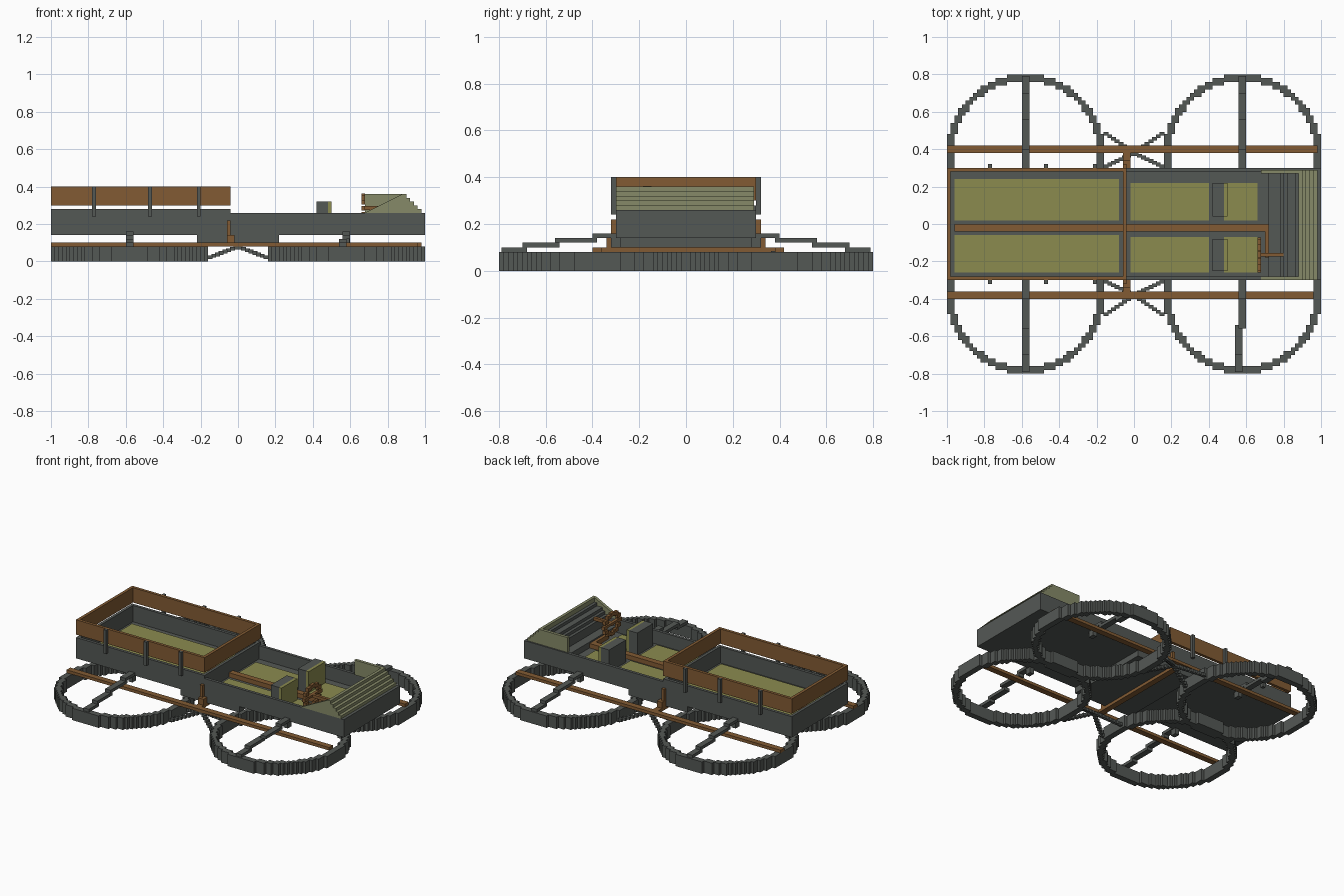
import bpy, bmesh, math

cube = bpy.data.objects.get("Cube")
if cube:
    bpy.data.objects.remove(cube, do_unlink=True)


def material(name, rgb):
    lin = [((c / 255 + 0.055) / 1.055) ** 2.4 for c in rgb] + [1.0]
    m = bpy.data.materials.new(name)
    m.diffuse_color = lin
    m.use_nodes = True
    m.node_tree.nodes["Principled BSDF"].inputs["Base Color"].default_value = lin
    return m


GREY = material("dark_grey", (84, 88, 85))
WOOD = material("brown_wood", (130, 91, 51))
OLIVE = material("olive", (139, 139, 79))
PALE = material("pale_olive", (134, 138, 104))


def finish(name, bm, mat):
    bmesh.ops.recalc_face_normals(bm, faces=bm.faces[:])
    me = bpy.data.meshes.new(name)
    bm.to_mesh(me)
    bm.free()
    me.materials.append(mat)
    ob = bpy.data.objects.new(name, me)
    bpy.context.collection.objects.link(ob)
    return ob


def boxes(name, mat, *specs):
    """One object from boxes given as (x0, x1, y0, y1, z0, z1)."""
    bm = bmesh.new()
    for x0, x1, y0, y1, z0, z1 in specs:
        vs = bmesh.ops.create_cube(bm, size=1)["verts"]
        for v in vs:
            v.co.x = x1 if v.co.x > 0 else x0
            v.co.y = y1 if v.co.y > 0 else y0
            v.co.z = z1 if v.co.z > 0 else z0
    return finish(name, bm, mat)


def prism(name, mat, profile, y0, y1):
    """Extrude an x-z profile along y."""
    bm = bmesh.new()
    f = bm.faces.new([bm.verts.new((x, y0, z)) for x, z in profile])
    r = bmesh.ops.extrude_face_region(bm, geom=[f])
    verts = [g for g in r["geom"] if isinstance(g, bmesh.types.BMVert)]
    bmesh.ops.translate(bm, verts=verts, vec=(0, y1 - y0, 0))
    return finish(name, bm, mat)


def stepped_rings(name, mat, cells, z0, z1, s=0.02):
    """Raise a set of grid cells into a stepped wall."""
    bm = bmesh.new()
    for i, j in cells:
        x0, y0, x1, y1 = i * s, j * s, (i + 1) * s, (j + 1) * s
        quads = [[(x0, y0, z), (x1, y0, z), (x1, y1, z), (x0, y1, z)] for z in (z0, z1)]
        for di, dj, a, b in ((-1, 0, (x0, y1), (x0, y0)), (1, 0, (x1, y0), (x1, y1)),
                             (0, -1, (x0, y0), (x1, y0)), (0, 1, (x1, y1), (x0, y1))):
            if (i + di, j + dj) not in cells:
                quads.append([(*a, z0), (*b, z0), (*b, z1), (*a, z1)])
        for q in quads:
            bm.faces.new([bm.verts.new(p) for p in q])
    bmesh.ops.remove_doubles(bm, verts=bm.verts[:], dist=0.001)
    return finish(name, bm, mat)


# Four rotor rings, 1.5 cells thick, drawn on a square grid
for side, cx in (("right", -29), ("left", 29)):
    cells = set()
    for cy in (-19, 19):
        for i in range(-21, 21):
            for j in range(-21, 21):
                if 19.3 <= math.hypot(i + 0.5, j + 0.5) <= 21.1:
                    cells.add((cx + i, cy + j))
    stepped_rings("rotor_rings_" + side, GREY, cells, 0, 0.08)

# Stepped arms running from the hull out to each ring
for sx in (-1, 1):
    for sy in (-1, 1):
        parts = []
        for a, b, z in ((0.26, 0.40, 0.14), (0.38, 0.56, 0.12),
                        (0.54, 0.70, 0.10), (0.68, 0.79, 0.08)):
            x = sx * 0.58 - (0.02 if sx > 0 > sy and a > 0.5 else 0)
            y0, y1 = sorted((sy * a, sy * b))
            parts.append((x - 0.02, x + 0.02, y0, y1, z, z + 0.02))
        y0, y1 = sorted((sy * 0.28, sy * 0.32))
        parts.append((sx * 0.58 - 0.015, sx * 0.58 + 0.015, y0, y1, 0.10, 0.15))
        boxes("rotor_arm", GREY, *parts)

# Crossed stepped struts between neighbouring rings
for sy in (-1, 1):
    parts = []
    for sx in (-1, 1):
        for k in range(8):
            x = sx * (0.01 + 0.02 * k)
            z = 0.065 - 0.0075 * k
            for d in (1, -0.7):
                y = sy * (0.38 + d * (0.008 + 0.0135 * k))
                parts.append((x - 0.013, x + 0.013, y - 0.01, y + 0.01, z, z + 0.02))
    boxes("cross_strut", GREY, *parts)

# Wooden rails, cross rail and uprights
boxes("long_rails", WOOD, (-1, 0.98, 0.38, 0.42, 0.08, 0.10),
      (-1, 0.96, -0.40, -0.36, 0.08, 0.10))
boxes("cross_rail", WOOD, (-0.06, -0.02, -0.40, 0.42, 0.08, 0.10))
boxes("rail_uprights", WOOD, *[(-0.06, -0.04, min(s * 0.3, s * 0.32), max(s * 0.3, s * 0.32),
                                0.10, 0.22) for s in (-1, 1)],
      *[(-0.06, -0.02, min(s * 0.3, s * 0.34), max(s * 0.3, s * 0.34), 0.10, 0.14) for s in (-1, 1)])

# Hull: floor, belly block, side walls, ends and bulkhead
boxes("hull_floor", GREY, (-1, 1, -0.3, 0.3, 0.14, 0.17))
boxes("hull_belly", GREY, (-0.22, 0.22, -0.3, 0.3, 0.10, 0.14))
boxes("bed_walls", GREY, (-1, -0.04, 0.28, 0.3, 0.17, 0.28), (-1, -0.04, -0.3, -0.28, 0.17, 0.28),
      (-1, -0.98, -0.28, 0.28, 0.17, 0.28), (-0.06, -0.04, -0.28, 0.28, 0.17, 0.28))
boxes("cab_walls", GREY, (-0.04, 1, 0.28, 0.3, 0.17, 0.26), (-0.04, 1, -0.3, -0.28, 0.17, 0.26),
      (0.98, 1, -0.28, 0.28, 0.17, 0.26))

# Olive floor panels and the wooden spine
for name, x0, x1, inset in (("bed_floor_panels", -0.96, -0.08, 0.0),
                            ("cab_floor_panels", -0.02, 0.40, 0.02),
                            ("foot_floor_panels", 0.48, 0.66, 0.02)):
    boxes(name, OLIVE, (x0, x1, 0.02, 0.24 - inset, 0.17, 0.178),
          (x0, x1, -0.26, -0.06 - inset / 2, 0.17, 0.178))
boxes("floor_spine", WOOD, (-0.96, 0.72, -0.04, 0.0, 0.17, 0.20),
      (0.70, 0.72, -0.18, -0.04, 0.17, 0.20))

# Wooden bed boards with grey stakes
boxes("bed_boards", WOOD, (-1, -0.04, 0.28, 0.3, 0.30, 0.40), (-1, -0.04, -0.3, -0.28, 0.30, 0.40),
      (-1, -0.98, -0.28, 0.28, 0.30, 0.40), (-0.06, -0.04, -0.28, 0.28, 0.30, 0.40))
boxes("bed_stakes", GREY, *[(x - 0.01, x + 0.01, min(s * 0.3, s * 0.32), max(s * 0.3, s * 0.32),
                             0.24, 0.40) for x in (-0.77, -0.47, -0.21) for s in (-1, 1)])

# Two seat backs with olive pads
for side, y0, y1 in (("left", 0.04, 0.22), ("right", -0.25, -0.08)):
    boxes("seat_back_" + side, GREY, (0.42, 0.48, y0, y1, 0.17, 0.32))
    boxes("seat_pad_" + side, OLIVE, (0.48, 0.50, y0, y1, 0.17, 0.32))

# Dashboard steps inside the nose
boxes("dashboard", GREY, (0.72, 0.98, -0.28, 0.28, 0.17, 0.21),
      *[(x, 0.89, -0.28, 0.28, 0.2, 0.27 + 0.02 * k) for k, x in enumerate((0.78, 0.80, 0.82, 0.86))])

# Stepped nose cowl with a square left cheek and a sloped right cheek
front = [(0.98, 0.26)]
for k in range(5):
    x, z = 0.98 - 0.02 * k, 0.28 + 0.02 * k
    front += [(x, z), (x - 0.02, z)]
prism("nose_cowl", PALE, front + [(0.88, 0.36), (0.88, 0.26)], -0.28, 0.28)
prism("cowl_cheek_left", PALE, front + [(0.68, 0.36), (0.68, 0.26)], 0.27, 0.29)
prism("cowl_cheek_right", PALE, front + [(0.88, 0.36), (0.68, 0.26)], -0.30, -0.28)

# Steering wheel and column
wheel = []
for k in range(12):
    a = k * math.tau / 12
    y, z = -0.165 + 0.075 * math.cos(a), 0.285 + 0.065 * math.sin(a)
    wheel.append((0.66, 0.68, y - 0.018, y + 0.018, z - 0.012, z + 0.012))
boxes("steering_wheel", WOOD, *wheel, (0.66, 0.68, -0.24, -0.09, 0.28, 0.295))
boxes("steering_column", WOOD, (0.66, 0.80, -0.175, -0.155, 0.275, 0.295))
